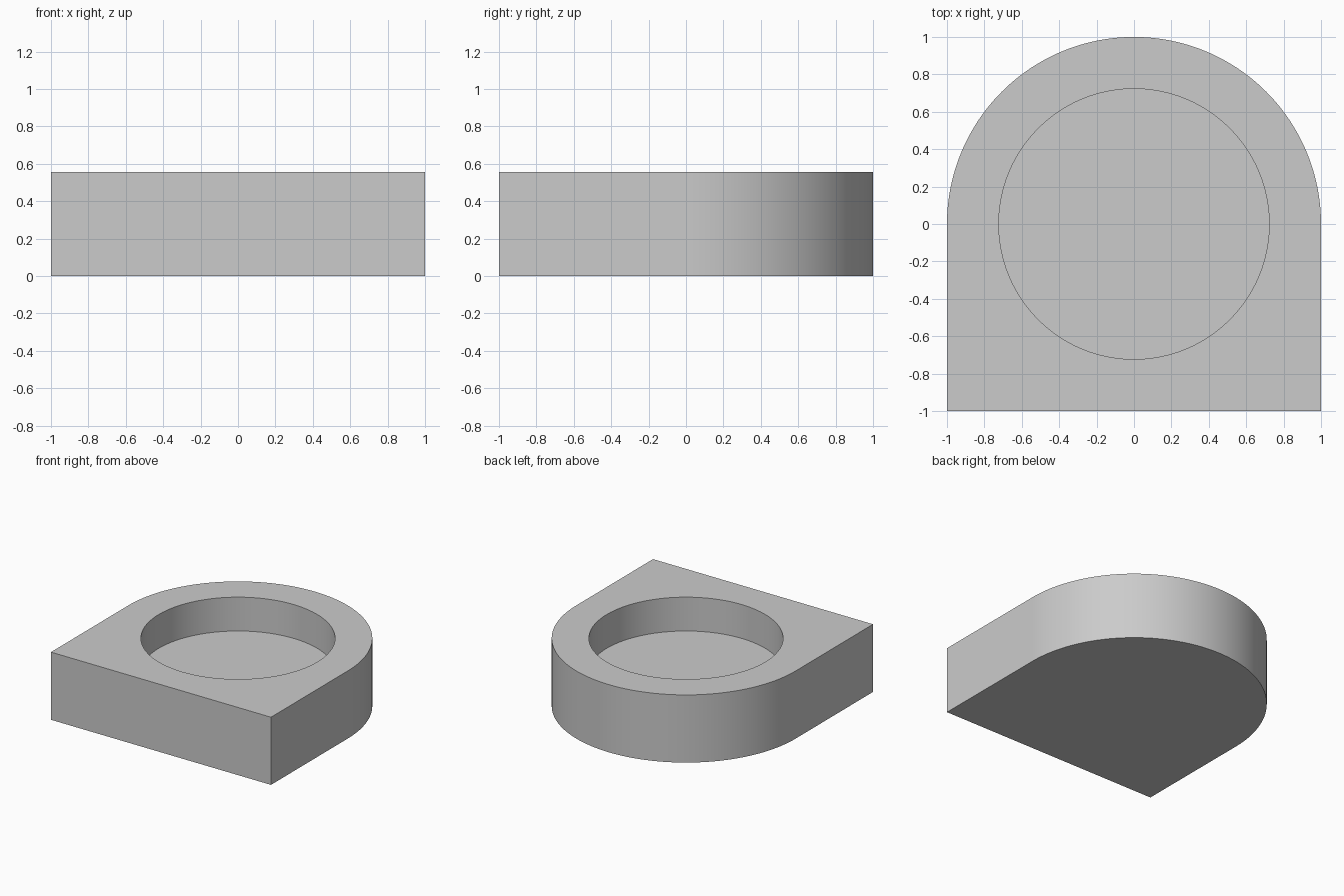
import bpy
import bmesh
from math import cos, sin, pi, radians

default = bpy.data.objects.get("Cube")
if default:
    bpy.data.objects.remove(default, do_unlink=True)

HEIGHT = 0.556
FLOOR = 0.278
RECESS_RADIUS = 0.723
SEGMENTS = 96

# Plain grey material
grey = bpy.data.materials.new("light grey")
grey.use_nodes = True
colour = (0.6, 0.6, 0.6, 1)
grey.diffuse_color = colour
grey.node_tree.nodes["Principled BSDF"].inputs["Base Color"].default_value = colour


def prism(name, outline, bottom, top):
    """Extrude a flat outline between two heights."""
    bm = bmesh.new()
    face = bm.faces.new([bm.verts.new((x, y, bottom)) for x, y in outline])
    result = bmesh.ops.extrude_face_region(bm, geom=[face])
    raised = [v for v in result["geom"] if isinstance(v, bmesh.types.BMVert)]
    bmesh.ops.translate(bm, verts=raised, vec=(0, 0, top - bottom))
    bmesh.ops.recalc_face_normals(bm, faces=bm.faces)
    mesh = bpy.data.meshes.new(name)
    bm.to_mesh(mesh)
    bm.free()
    mesh.materials.append(grey)
    obj = bpy.data.objects.new(name, mesh)
    bpy.context.collection.objects.link(obj)
    return obj


def arc(radius, sweep, count):
    return [(radius * cos(sweep * i / SEGMENTS), radius * sin(sweep * i / SEGMENTS))
            for i in range(count)]


# Block with a square front and a round back
block = prism("block", arc(1, pi, SEGMENTS + 1) + [(-1, -1), (1, -1)], 0, HEIGHT)

# Round blind recess cut from the top
cutter = prism("recess_cutter", arc(RECESS_RADIUS, 2 * pi, SEGMENTS), FLOOR, HEIGHT + 0.2)
cut = block.modifiers.new("recess", "BOOLEAN")
cut.operation = "DIFFERENCE"
cut.solver = "EXACT"
cut.object = cutter

bpy.ops.object.select_all(action="DESELECT")
bpy.context.view_layer.objects.active = block
block.select_set(True)
bpy.ops.object.modifier_apply(modifier=cut.name)
bpy.data.objects.remove(cutter, do_unlink=True)

# Smooth curved walls with crisp rims
bpy.ops.object.shade_smooth_by_angle(angle=radians(30))
